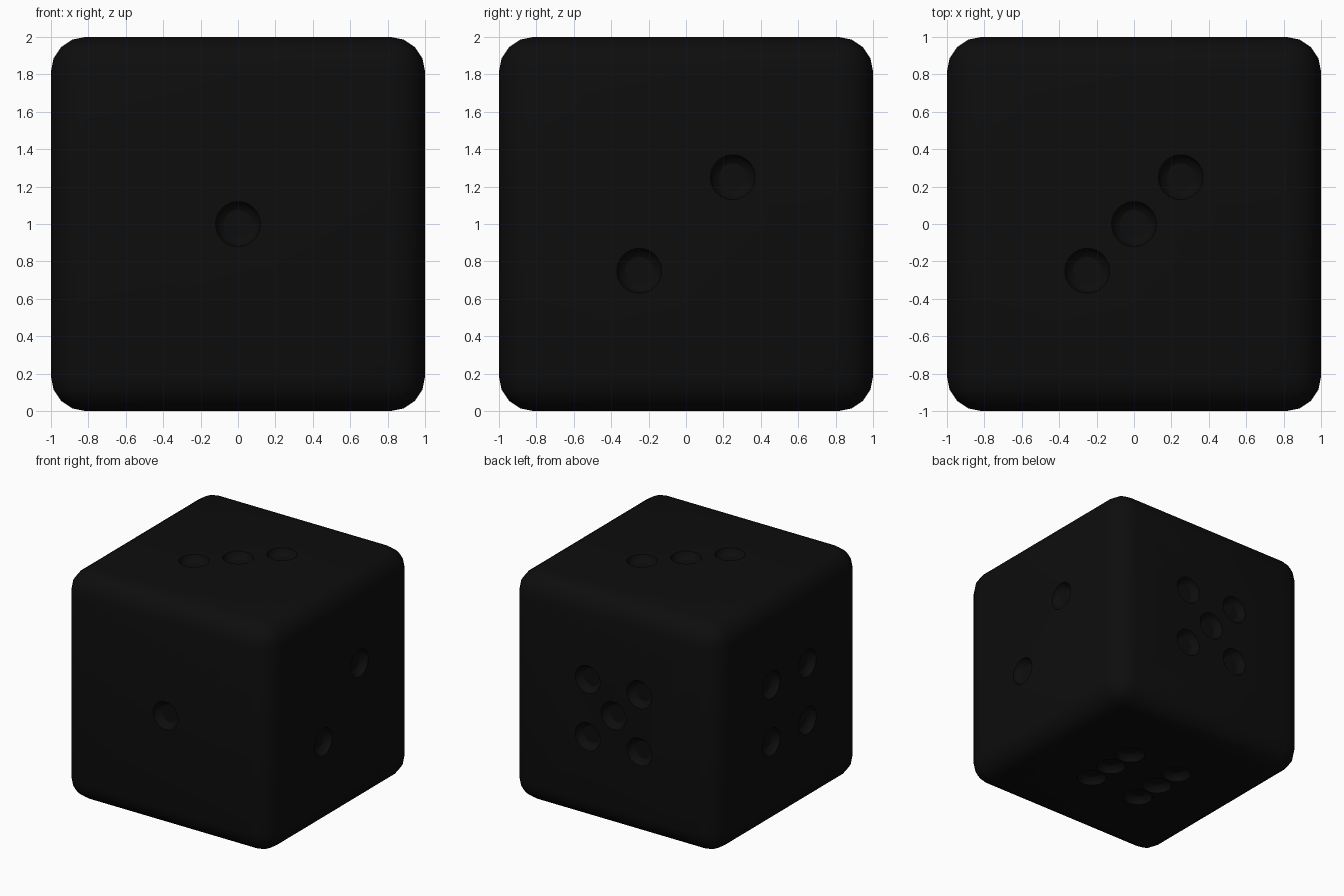
import bpy, bmesh, math
from mathutils import Vector, Matrix

if "Cube" in bpy.data.objects:
    bpy.data.objects.remove(bpy.data.objects["Cube"])

S = 0.25            # pip spacing
BEVEL = 0.185       # edge rounding

black = bpy.data.materials.new("black")
black.diffuse_color = (0.004, 0.004, 0.004, 1)
black.use_nodes = True
black.node_tree.nodes["Principled BSDF"].inputs["Base Color"].default_value = black.diffuse_color


def make_object(name, bm):
    mesh = bpy.data.meshes.new(name)
    bm.to_mesh(mesh)
    bm.free()
    ob = bpy.data.objects.new(name, mesh)
    bpy.context.collection.objects.link(ob)
    return ob


def add_pip(bm, centre, normal, sides=32):
    """Round dish cutter: wide rim outside the face, sloped wall, flat floor."""
    profile = [(0.12, 0.05), (0.12, 0.0), (0.113, -0.022), (0.097, -0.042), (0.075, -0.055)]
    rot = Vector((0, 0, 1)).rotation_difference(normal).to_matrix().to_4x4()
    mat = Matrix.Translation(centre) @ rot
    rings = []
    for r, h in profile:
        rings.append([bm.verts.new(mat @ Vector((r * math.cos(a), r * math.sin(a), h)))
                      for a in (2 * math.pi * i / sides for i in range(sides))])
    for top, low in zip(rings, rings[1:]):
        for i in range(sides):
            j = (i + 1) % sides
            bm.faces.new((top[i], low[i], low[j], top[j]))
    bm.faces.new(rings[0])
    bm.faces.new(rings[-1][::-1])


# Rounded cube body
bm = bmesh.new()
bmesh.ops.create_cube(bm, size=2, matrix=Matrix.Translation((0, 0, 1)))
bmesh.ops.bevel(bm, geom=bm.edges[:], offset=BEVEL, offset_type='OFFSET',
                segments=4, profile=0.5, affect='EDGES')
body = make_object("die_body", bm)
body.data.materials.append(black)

# Pip layouts: (face normal, first axis, second axis, pip positions)
X, Y, Z = Vector((1, 0, 0)), Vector((0, 1, 0)), Vector((0, 0, 1))
diagonal = [(1, 1), (-1, -1)]
corners = diagonal + [(1, -1), (-1, 1)]
faces = [
    (-Y, X, Z, [(0, 0)]),
    (X, Y, Z, diagonal),
    (Z, X, Y, diagonal + [(0, 0)]),
    (-X, Y, Z, corners),
    (Y, X, Z, corners + [(0, 0)]),
    (-Z, X, Y, corners + [(1, 0), (-1, 0)]),
]
bm = bmesh.new()
for n, u, v, spots in faces:
    for a, b in spots:
        add_pip(bm, Z + n + u * a * S + v * b * S, n)
bmesh.ops.recalc_face_normals(bm, faces=bm.faces[:])
cutter = make_object("pip_cutter", bm)
cutter.data.materials.append(black)
cutter.hide_render = True

# Carve the pips
mod = body.modifiers.new("pips", 'BOOLEAN')
mod.operation = 'DIFFERENCE'
mod.solver = 'EXACT'
mod.object = cutter
bpy.context.view_layer.objects.active = body
body.select_set(True)
cutter.select_set(False)
bpy.ops.object.modifier_apply(modifier=mod.name)
bpy.data.objects.remove(cutter)
bpy.ops.object.shade_smooth_by_angle(angle=math.radians(30))
